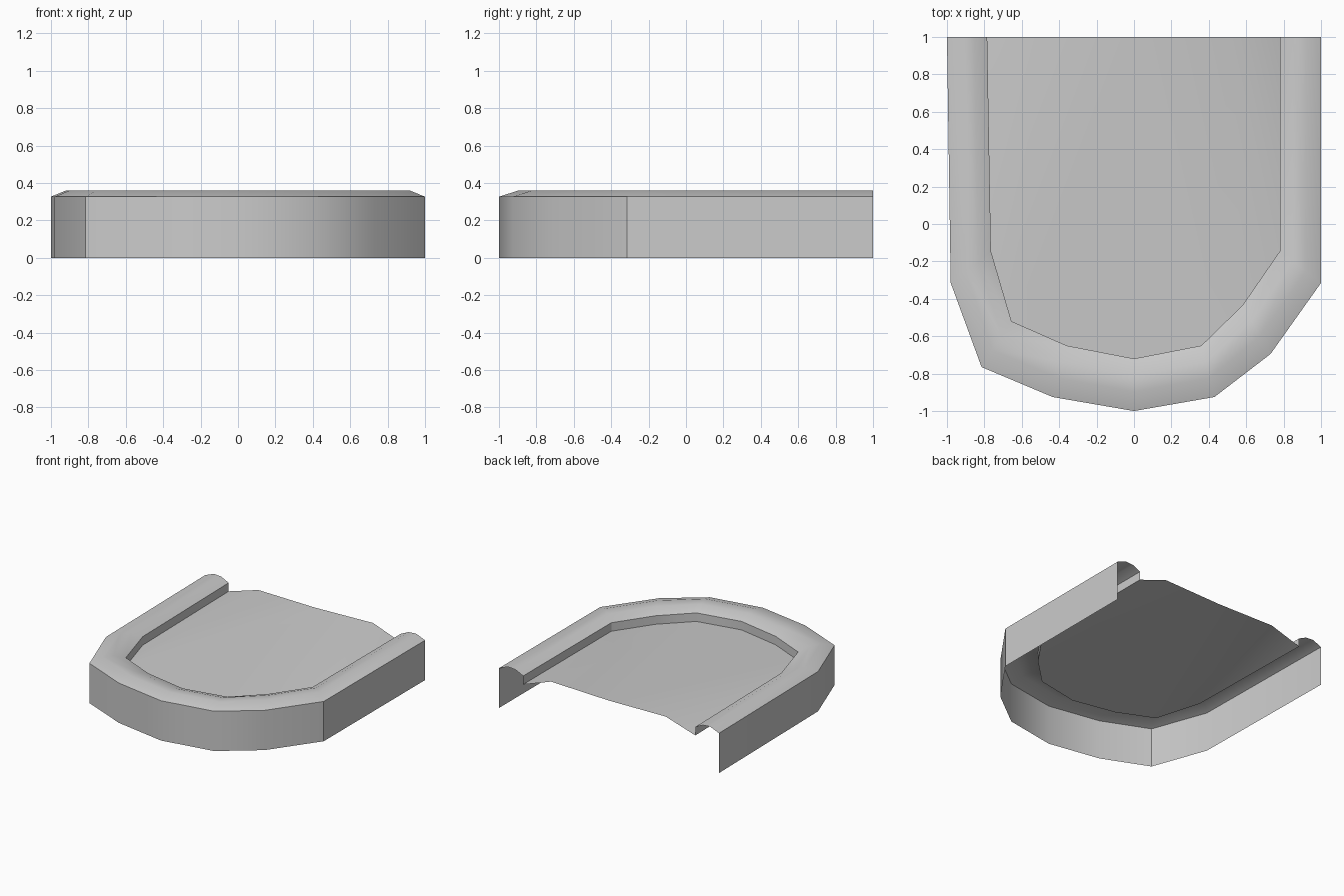
import bpy
import bmesh
import math

cube = bpy.data.objects.get("Cube")
if cube:
    bpy.data.objects.remove(cube, do_unlink=True)

grey = bpy.data.materials.new("light grey")
grey.use_nodes = True
color = (0.6, 0.6, 0.6, 1)
grey.diffuse_color = color
grey.node_tree.nodes["Principled BSDF"].inputs["Base Color"].default_value = color

# Plan outlines, running from the back right corner round the front
OUTER = [(-1, 1), (-0.98, -0.315), (-0.815, -0.765), (-0.435, -0.925), (0, -1),
         (0.43, -0.925), (0.73, -0.695), (1, -0.315), (1, 1)]
INNER = [(-0.785, 1), (-0.765, -0.145), (-0.655, -0.52), (-0.36, -0.65), (0, -0.72),
         (0.36, -0.65), (0.58, -0.435), (0.78, -0.145), (0.78, 1)]


def between(t, z):
    """Ring of points a fraction t of the way from the outer to the inner outline."""
    return [(a[0] + (b[0] - a[0]) * t, a[1] + (b[1] - a[1]) * t, z)
            for a, b in zip(OUTER, INNER)]


def loft(name, rings):
    """Skin a strip of faces through successive rings."""
    bm = bmesh.new()
    rows = [[bm.verts.new(p) for p in ring] for ring in rings]
    for low, high in zip(rows, rows[1:]):
        for i in range(len(low) - 1):
            bm.faces.new((low[i], low[i + 1], high[i + 1], high[i]))
    bmesh.ops.remove_doubles(bm, verts=bm.verts[:], dist=0.0001)
    mesh = bpy.data.meshes.new(name)
    bm.to_mesh(mesh)
    bm.free()
    mesh.materials.append(grey)
    obj = bpy.data.objects.new(name, mesh)
    bpy.context.collection.objects.link(obj)
    bpy.ops.object.select_all(action='DESELECT')
    obj.select_set(True)
    bpy.context.view_layer.objects.active = obj
    bpy.ops.object.shade_smooth_by_angle(angle=math.radians(34))


RIM_EDGE, STEP_TOP, STEP_FOOT = 0.327, 0.322, 0.252

# Upright outside wall, open at the bottom and back
loft("outer_wall", [between(0, 0), between(0, RIM_EDGE)])

# Rounded raised border
loft("rim", [between(t, z) for t, z in
             ((0, RIM_EDGE), (0.37, 0.36), (0.68, 0.355), (1, STEP_TOP))])

# Short step down from the border to the panel
loft("inner_step", [between(1, STEP_TOP), between(1, STEP_FOOT)])

# Panel of broad facets, sloping from the raised back edge down to the step
right, middle, left = (-0.515, 1, 0.335), (0, 1, 0.328), (0.527, 1, 0.343)
loft("panel", [between(1, STEP_FOOT), [right] * 3 + [middle] * 3 + [left] * 3])
